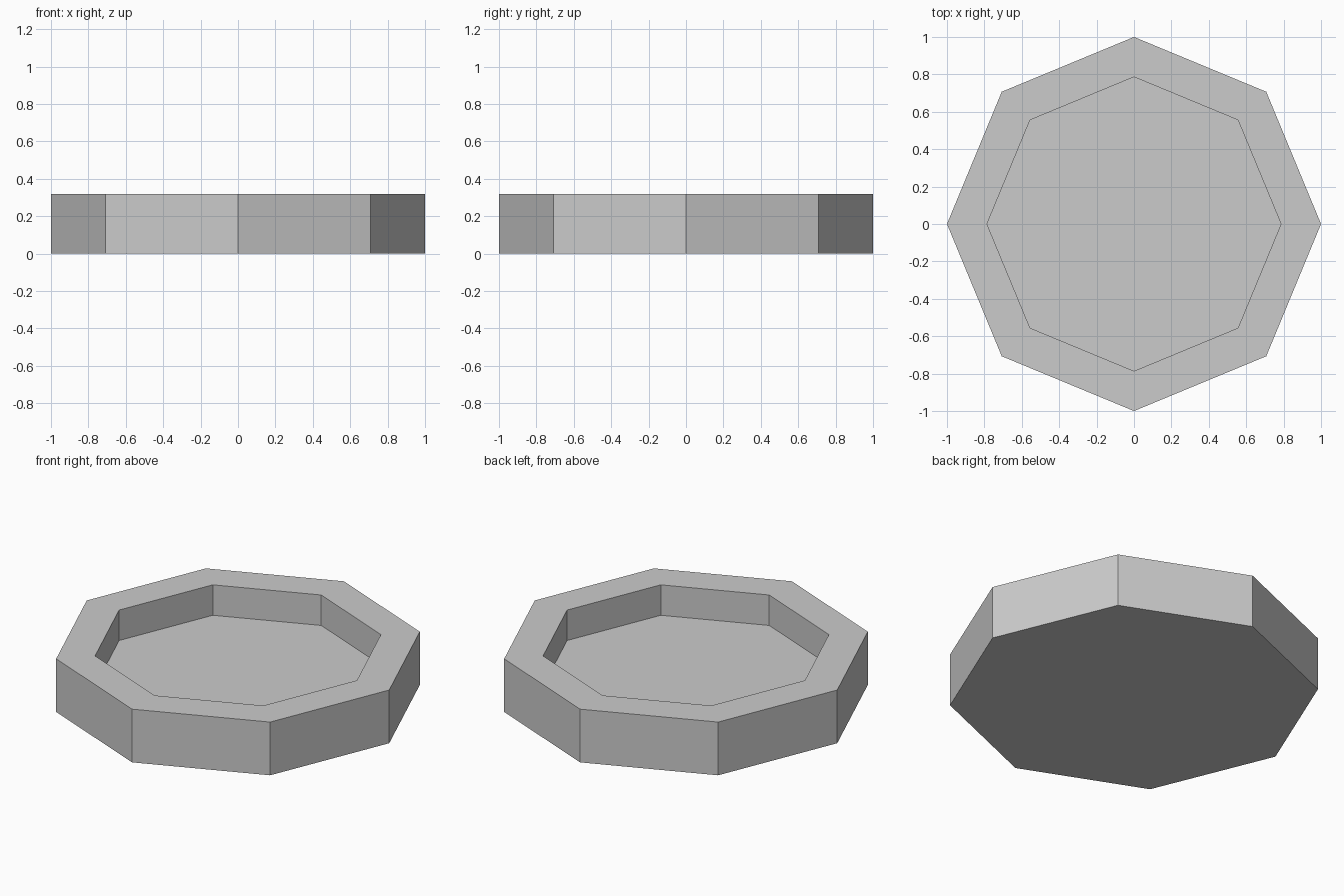
import bpy, bmesh, math
from mathutils import Matrix, Vector

if "Cube" in bpy.data.objects:
    bpy.data.objects.remove(bpy.data.objects["Cube"])

SIDES = 8
OUTER_R, INNER_R = 1.0, 0.786
HEIGHT, FLOOR_Z = 0.318, 0.136

bm = bmesh.new()
# Solid octagonal block standing on the ground
bmesh.ops.create_cone(bm, cap_ends=True, segments=SIDES, radius1=OUTER_R,
                      radius2=OUTER_R, depth=HEIGHT,
                      matrix=Matrix.Translation((0, 0, HEIGHT / 2)))
bm.normal_update()
top = max(bm.faces, key=lambda f: f.calc_center_median().z)

# Flat rim around the top
rim_width = (OUTER_R - INNER_R) * math.cos(math.pi / SIDES)
bmesh.ops.inset_region(bm, faces=[top], thickness=rim_width, use_even_offset=True)

# Recess with straight walls
floor = bmesh.ops.extrude_discrete_faces(bm, faces=[top])["faces"][0]
bmesh.ops.translate(bm, verts=floor.verts, vec=Vector((0, 0, FLOOR_Z - HEIGHT)))
bmesh.ops.recalc_face_normals(bm, faces=bm.faces)

mesh = bpy.data.meshes.new("octagonal_tray")
bm.to_mesh(mesh)
bm.free()
tray = bpy.data.objects.new("octagonal_tray", mesh)
bpy.context.collection.objects.link(tray)
